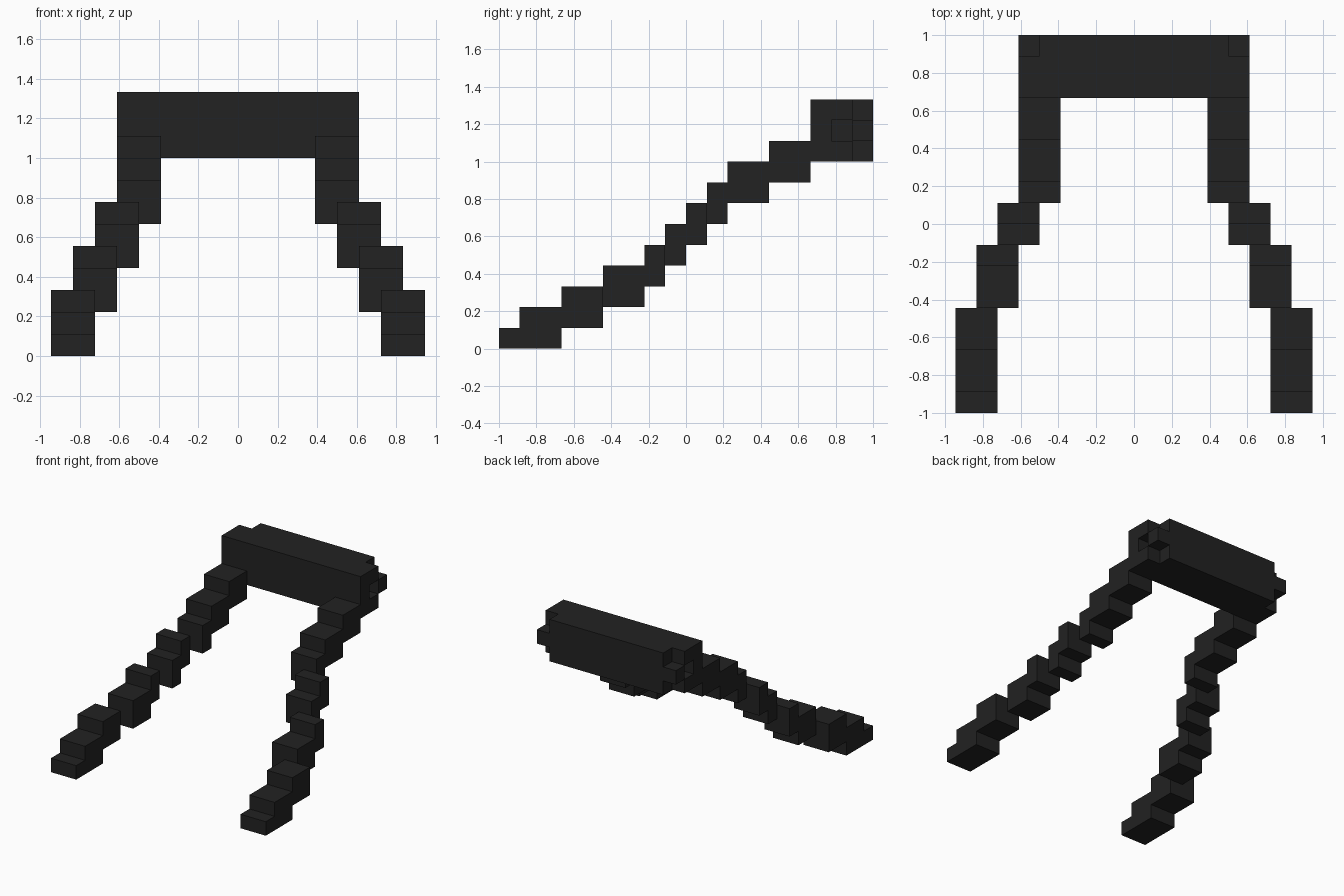
import bpy, bmesh

cube = bpy.data.objects.get("Cube")
if cube:
    bpy.data.objects.remove(cube, do_unlink=True)

U = 1 / 9  # block size; block y runs 0 (front) to 18 (back)

# Single near-black material
mat = bpy.data.materials.new("charcoal black")
mat.use_nodes = True
colour = (0.016, 0.016, 0.016, 1)
mat.diffuse_color = colour
bsdf = mat.node_tree.nodes["Principled BSDF"]
bsdf.inputs["Base Color"].default_value = colour
bsdf.inputs["Roughness"].default_value = 0.9


def point(x, y, z):
    return (x * U, (y - 9) * U, z * U)


def prism(bm, x0, x1, outline):
    """Extrude a y-z outline from x0 to x1."""
    face = bm.faces.new([bm.verts.new(point(x0, y, z)) for y, z in outline])
    out = bmesh.ops.extrude_face_region(bm, geom=[face], use_keep_orig=True)
    moved = [v for v in out["geom"] if isinstance(v, bmesh.types.BMVert)]
    bmesh.ops.translate(bm, verts=moved, vec=((x1 - x0) * U, 0, 0))


def part(name, prisms, mirrored=True):
    bm = bmesh.new()
    for x0, x1, outline in prisms:
        prism(bm, x0, x1, outline)
    bmesh.ops.recalc_face_normals(bm, faces=bm.faces)
    mesh = bpy.data.meshes.new(name)
    bm.to_mesh(mesh)
    bm.free()
    mesh.materials.append(mat)
    obj = bpy.data.objects.new(name, mesh)
    bpy.context.collection.objects.link(obj)
    if mirrored:
        mod = obj.modifiers.new("mirror", "MIRROR")
        mod.use_clip = False
        mod.use_mirror_merge = False
    return obj


def rect(y0, y1, z0, z1):
    return [(y0, z0), (y1, z0), (y1, z1), (y0, z1)]


# Crossbar at the top rear
part("crossbar", [(-4.5, 4.5, rect(15, 18, 9, 12))], mirrored=False)

# Crossbar ends: bracket open to the rear, with a peg set behind the gap
part("crossbar_ends", [(4.5, 5.5, [(15, 9), (17, 9), (17, 10), (16, 10),
                                   (16, 11), (17, 11), (17, 12), (15, 12)])])
part("end_pegs", [(4.5, 5.5, rect(17, 18, 10, 11))])

# Stepped legs: (inner x, [(front y, back y), ...]); each step rises one block
sections = [
    ("lower_legs", 6.5, [(1, 3), (3, 5)]),
    ("shin_legs", 5.5, [(5, 7), (7, 8)]),
    ("knee_legs", 4.5, [(8, 9), (9, 10)]),
    ("upper_legs", 3.5, [(10, 11), (11, 13), (13, 15)]),
]
z = 0
for name, x, steps in sections:
    boxes = []
    for y0, y1 in steps:
        boxes.append((x, x + 2, rect(y0, y1, z, z + 2)))
        z += 1
    part(name, boxes)

# Low toes at the front
part("toes", [(6.5, 8.5, rect(0, 1, 0, 1))])
